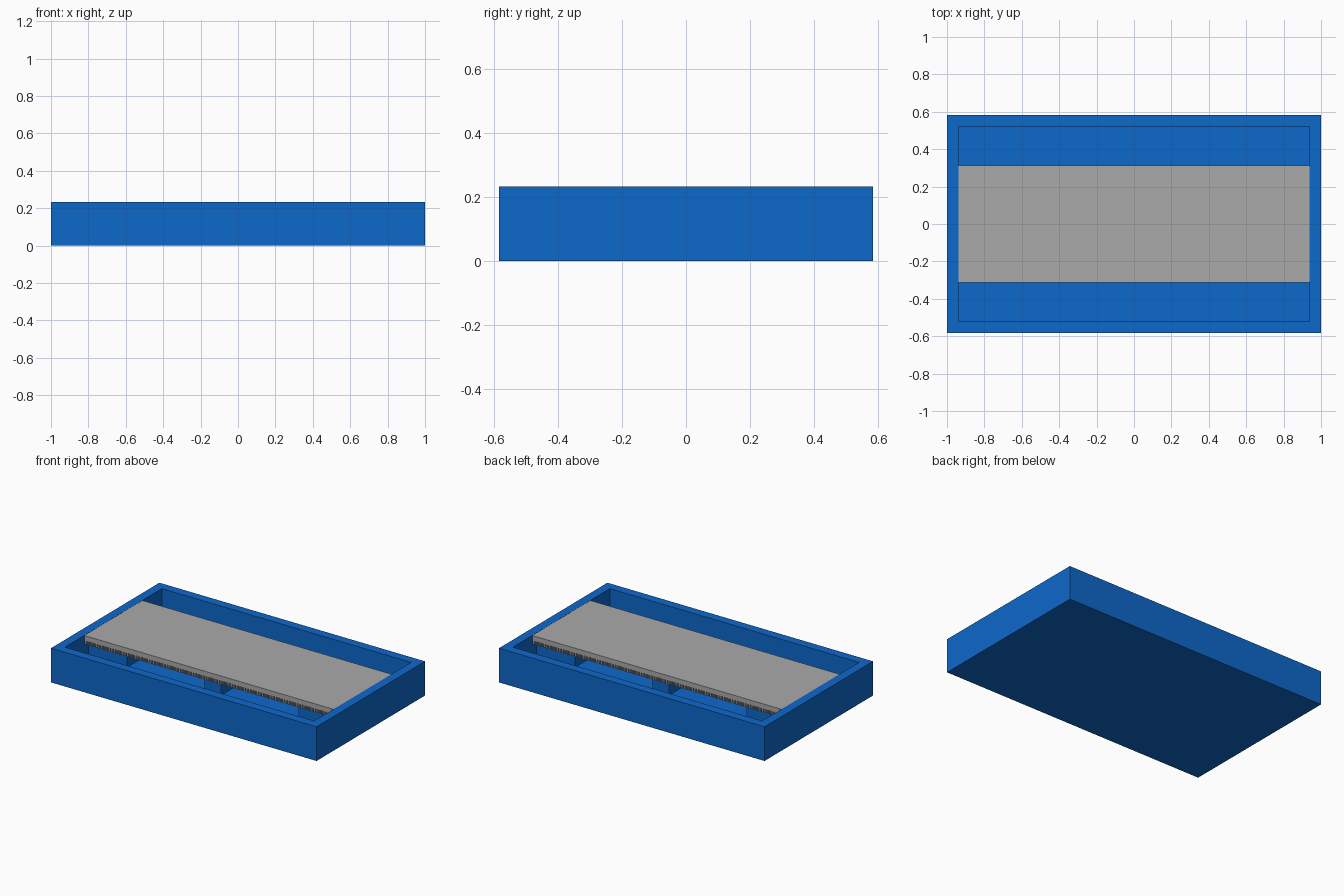
import bpy
import bmesh
from mathutils import Matrix, Vector

if "Cube" in bpy.data.objects:
    bpy.data.objects.remove(bpy.data.objects["Cube"], do_unlink=True)


def make_material(name, color):
    mat = bpy.data.materials.new(name)
    mat.use_nodes = True
    mat.diffuse_color = color
    mat.node_tree.nodes["Principled BSDF"].inputs["Base Color"].default_value = color
    return mat


blue = make_material("blue", (0.004, 0.14, 0.60, 1))
grey = make_material("grey", (0.40, 0.40, 0.40, 1))


def add_box(bm, low, high):
    low, high = Vector(low), Vector(high)
    matrix = Matrix.Translation((low + high) / 2) @ Matrix.Diagonal((high - low).to_4d())
    return bmesh.ops.create_cube(bm, size=1, matrix=matrix)["verts"]


def finish(bm, name, mat):
    mesh = bpy.data.meshes.new(name)
    bm.to_mesh(mesh)
    bm.free()
    mesh.materials.append(mat)
    obj = bpy.data.objects.new(name, mesh)
    bpy.context.collection.objects.link(obj)
    return obj


def boxes(name, mat, bounds):
    bm = bmesh.new()
    for low, high in bounds:
        add_box(bm, low, high)
    return finish(bm, name, mat)


HALF_X, HALF_Y, TOP = 1.0, 0.583, 0.233
WALL, FLOOR = 0.0615, 0.078
IN_X = HALF_X - WALL
PLATE_Y, PLATE_LOW, SLAB_LOW = 0.3125, 0.172, 0.198
BLOCK_Y = 0.27

# Open tray: inset the top face and push it down to the floor
bm = bmesh.new()
add_box(bm, (-HALF_X, -HALF_Y, 0), (HALF_X, HALF_Y, TOP))
bm.normal_update()
lid = [f for f in bm.faces if f.normal.z > 0.9]
bmesh.ops.inset_region(bm, faces=lid, thickness=WALL, use_even_offset=True)
hole = bmesh.ops.extrude_face_region(bm, geom=lid)
bmesh.ops.delete(bm, geom=lid, context="FACES")
for v in hole["geom"]:
    if isinstance(v, bmesh.types.BMVert):
        v.co.z = FLOOR
bmesh.ops.recalc_face_normals(bm, faces=bm.faces)
finish(bm, "tray", blue)

# Supports under the panel
for name, x0, x1 in (("right_support", -IN_X, -0.646),
                     ("middle_support", -0.0625, 0.0625),
                     ("left_support", 0.646, IN_X)):
    boxes(name, blue, [((x0, -BLOCK_Y, FLOOR), (x1, BLOCK_Y, PLATE_LOW))])

# Panel slab with its slightly inset lower layer
boxes("panel", grey, [((-IN_X, -PLATE_Y, SLAB_LOW), (IN_X, PLATE_Y, TOP - 0.001))])
boxes("panel_underside", grey, [((-IN_X, -PLATE_Y + 0.012, PLATE_LOW),
                                 (IN_X, PLATE_Y - 0.012, SLAB_LOW))])

# Fine row of teeth along both long edges of the panel
COUNT = 96
step = 2 * IN_X / COUNT
teeth = []
for side in (-1, 1):
    for i in range(COUNT):
        x = -IN_X + (i + 0.5) * step
        y = side * (PLATE_Y - 0.007)
        teeth.append(((x - step / 4, y - 0.005, PLATE_LOW),
                      (x + step / 4, y + 0.005, SLAB_LOW)))
boxes("panel_teeth", grey, teeth)
